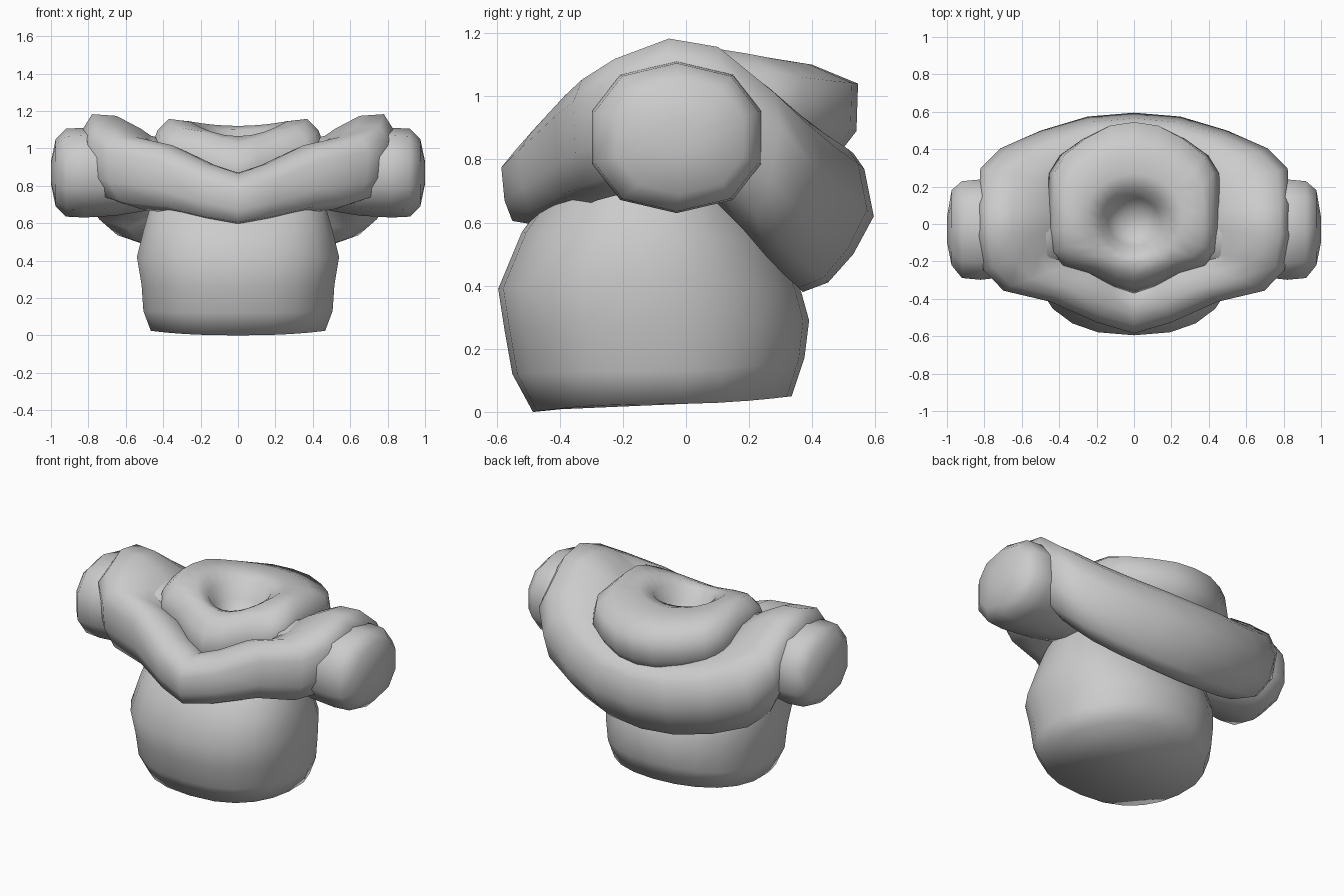
import bpy
import bmesh
from math import sin, cos, pi, copysign

cube = bpy.data.objects.get("Cube")
if cube:
    bpy.data.objects.remove(cube)

grey = bpy.data.materials.new("cloth grey")
grey.use_nodes = True
grey.diffuse_color = (0.6, 0.6, 0.6, 1)
grey.node_tree.nodes["Principled BSDF"].inputs["Base Color"].default_value = (0.6, 0.6, 0.6, 1)

# Draped outline from front centre to the side: x, y and drop as fractions
FRONT = [(0, 1, 1), (0.24, 0.9, 0.83), (0.54, 0.71, 0.52), (0.84, 0.61, 0.38),
         (0.97, 0.42, 0.2), (1, 0.1, 0.02)]
# The same from the back centre to the side
BACK = [(0, 1, 1), (0.3, 0.965, 0.96), (0.6, 0.84, 0.84), (0.86, 0.68, 0.66),
        (0.99, 0.5, 0.43), (1, 0.18, 0.08)]
COUNT = 2 * (len(FRONT) + len(BACK) - 1)


def power(value, p):
    return copysign(abs(value) ** p, value)


def draped_ring(width, front, back, z_front, z_side, z_back):
    """Loop with angular shoulders that drops towards the front and back."""
    half = [(width * x, front * y, z_side + (z_front - z_side) * t) for x, y, t in FRONT]
    half += [(width * x, back * y, z_side + (z_back - z_side) * t) for x, y, t in BACK[::-1]]
    return half + [(-x, y, z) for x, y, z in half[-2:0:-1]]


def round_ring(width, front, back, z_front, z_side, z_back, p_front=1, p_back=1):
    """Rounded loop with its own heights at front, side and back."""
    points = []
    mid = (front + back) / 2
    for i in range(COUNT):
        a = 2 * pi * i / COUNT
        c = cos(a)
        p, end, z_end = (p_front, front, z_front) if c > 0 else (p_back, back, z_back)
        points.append((width * power(sin(a), p), mid + (end - mid) * abs(c) ** p,
                       z_side + (z_end - z_side) * c * c))
    return points


def skin(name, rings, closed=False):
    """Join successive loops with quads; cap the ends unless closed."""
    bm = bmesh.new()
    loops = [[bm.verts.new(p) for p in ring] for ring in rings]
    pairs = list(zip(loops, loops[1:]))
    if closed:
        pairs.append((loops[-1], loops[0]))
    for low, high in pairs:
        for i in range(len(low)):
            j = (i + 1) % len(low)
            bm.faces.new((low[i], low[j], high[j], high[i]))
    if not closed:
        bm.faces.new(loops[0][::-1])
        bm.faces.new(loops[-1])
    bmesh.ops.recalc_face_normals(bm, faces=bm.faces)
    for face in bm.faces:
        face.smooth = True
    mesh = bpy.data.meshes.new(name)
    bm.to_mesh(mesh)
    bm.free()
    mesh.materials.append(grey)
    obj = bpy.data.objects.new(name, mesh)
    bpy.context.collection.objects.link(obj)


# Torso: width, front y, back y, then heights at front, side and back
torso = [
    (0.47, -0.485, 0.335, 0.0, 0.025, 0.05),
    (0.51, -0.55, 0.375, 0.12, 0.13, 0.17),
    (0.52, -0.575, 0.39, 0.26, 0.27, 0.29),
    (0.545, -0.595, 0.365, 0.39, 0.42, 0.38),
    (0.51, -0.52, 0.31, 0.57, 0.56, 0.52),
    (0.47, -0.44, 0.22, 0.68, 0.7, 0.68),
    (0.36, -0.3, 0.15, 0.8, 0.85, 0.8),
]
skin("torso", [round_ring(*r, p_front=0.82, p_back=0.95) for r in torso])

# Thick yoke draped over the shoulders, low at the front and back
yoke = [
    (0.32, -0.28, 0.34, 0.80, 0.93, 0.78),
    (0.42, -0.35, 0.41, 0.85, 1.04, 0.85),
    (0.52, -0.41, 0.47, 0.87, 1.11, 0.85),
    (0.65, -0.48, 0.53, 0.865, 1.18, 0.82),
    (0.78, -0.54, 0.565, 0.83, 1.19, 0.77),
    (0.83, -0.585, 0.595, 0.775, 1.11, 0.62),
    (0.82, -0.575, 0.53, 0.67, 0.91, 0.50),
    (0.75, -0.55, 0.45, 0.605, 0.78, 0.41),
    (0.60, -0.46, 0.37, 0.59, 0.72, 0.38),
    (0.40, -0.34, 0.28, 0.64, 0.78, 0.50),
]
skin("shoulder_yoke", [draped_ring(*r) for r in yoke], closed=True)

# Rolled collar, flaring backwards, with rounded rings sinking into the neck
collar_outside = [
    (0.41, -0.34, 0.44, 0.80, 0.92, 0.76),
    (0.46, -0.37, 0.54, 0.87, 1.02, 0.89),
    (0.43, -0.34, 0.545, 0.96, 1.10, 1.04),
    (0.37, -0.28, 0.40, 1.03, 1.16, 1.10),
]
neck_opening = [
    (0.26, -0.21, 0.27, 1.065, 1.145, 1.12),
    (0.18, -0.16, 0.19, 1.05, 1.09, 1.10),
    (0.14, -0.12, 0.14, 0.97, 0.99, 1.0),
    (0.07, -0.06, 0.07, 0.92, 0.92, 0.93),
]
skin("collar", [draped_ring(*r) for r in collar_outside] + [round_ring(*r) for r in neck_opening])

# Short sleeves with domed ends: x, centre y, half depth, half height
sleeve = [
    (0.35, -0.05, 0.19, 0.17),
    (0.50, -0.05, 0.21, 0.205),
    (0.65, -0.04, 0.25, 0.23),
    (0.82, -0.03, 0.28, 0.24),
    (0.92, -0.03, 0.27, 0.235),
    (0.975, -0.02, 0.21, 0.18),
    (1.0, -0.03, 0.07, 0.06),
]
for name, side in (("left_sleeve", 1), ("right_sleeve", -1)):
    rings = []
    for x, y, depth, height in sleeve:
        angles = [2 * pi * i / 10 for i in range(10)]
        rings.append([(side * x, y + depth * power(sin(a), 0.85),
                       0.87 + height * power(cos(a), 0.9)) for a in angles])
    skin(name, rings)
